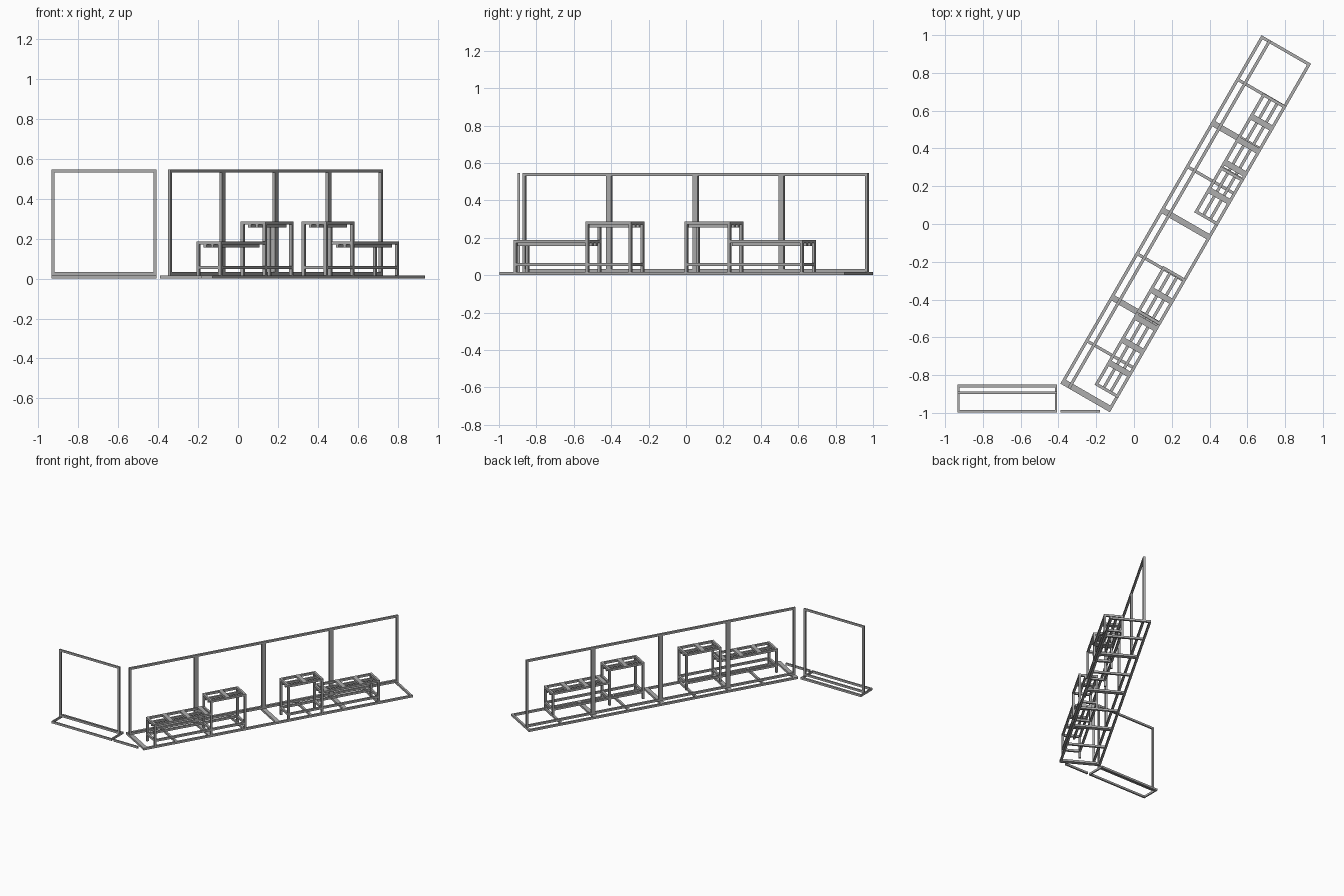
import bpy
import math
from mathutils import Matrix, Vector

if "Cube" in bpy.data.objects:
    bpy.data.objects.remove(bpy.data.objects["Cube"])

steel = bpy.data.materials.new("grey steel")
steel.use_nodes = True
GREY = (0.42, 0.42, 0.42, 1)
steel.diffuse_color = GREY
steel.node_tree.nodes["Principled BSDF"].inputs["Base Color"].default_value = GREY

# Run frame: local x along the row, depth towards the open side
RUN = Matrix.Translation((-0.39, -0.845, 0)) @ Matrix.Rotation(math.radians(60), 4, "Z")
T = 0.016
BAY = 0.5325
DEPTH = 0.303


def beams(name, boxes, frame=Matrix()):
    """Join axis-aligned boxes, given as pairs of corners, into one object."""
    verts, faces = [], []
    for lo, hi in boxes:
        n = len(verts)
        verts += [frame @ Vector((x, y, z)) for x in (lo[0], hi[0])
                  for y in (lo[1], hi[1]) for z in (lo[2], hi[2])]
        for f in ("0132", "4675", "0451", "2376", "0264", "1573"):
            faces.append([n + int(c) for c in f])
    mesh = bpy.data.meshes.new(name)
    mesh.from_pydata(verts, [], faces)
    mesh.materials.append(steel)
    obj = bpy.data.objects.new(name, mesh)
    bpy.context.collection.objects.link(obj)


def run_box(u0, u1, v0, v1, z0, z1):
    # Depth grows to the right of the run direction
    return ((u0, -v1, z0), (u1, -v0, z1))


def plain_box(x0, x1, y0, y1, z0, z1):
    return ((x0, y0, z0), (x1, y1, z1))


def upright(a, b, y0, y1, box):
    """Four bars of a standing wall frame."""
    top = 0.547
    return [box(a, b, y0, y1, T, 2 * T), box(a, b, y0, y1, top - T, top),
            box(a, a + T, y0, y1, 2 * T, top - T), box(b - T, b, y0, y1, 2 * T, top - T)]


# Four bays of floor frame and wall frame
for i in range(4):
    a, b = i * BAY, (i + 1) * BAY
    mid = (a + b) / 2
    floor = [run_box(a, b, 0, T, 0, T), run_box(a, b, DEPTH - T, DEPTH, 0, T)]
    floor += [run_box(u, u + T, T, DEPTH - T, 0, T) for u in (a, mid - T / 2, b - T)]
    if i == 0:
        # Doubled bar at the corner end
        floor.append(run_box(T, 2 * T, T, DEPTH - T, 0, T))
    beams(f"floor_frame_{i + 1}", floor, RUN)
    beams(f"wall_frame_{i + 1}", upright(a, b, 0.044, 0.044 + T, run_box), RUN)


def table(name, a, b, height, slats, legs):
    """Display table with a barred top, end legs and low stretchers."""
    v0, v1 = 0.16, 0.303
    boxes = []
    for v in (v0, v1 - T):
        boxes.append(run_box(a, b, v, v + T, height - T, height))
        boxes.append(run_box(a, b, v, v + T, 0.048, 0.048 + T))
        for u in legs:
            boxes.append(run_box(u, u + T, v, v + T, 0, height - T))
    for u in (a, b - T):
        boxes.append(run_box(u, u + T, v0 + T, v1 - T, height - T, height))
        boxes.append(run_box(u, u + T, v0 + T, v1 - T, 0.048, 0.048 + T))
    # Wide cross slats between the cells
    for u in slats:
        boxes.append(run_box(u - T, u + T, v0 + T, v1 - T, height - T, height))
    # Inner rails hung under the top
    for k in (1, 2):
        v = v0 + (v1 - v0 - T) * k / 3
        boxes.append(run_box(a, b, v, v + T, height - 2 * T, height - T))
    beams(name, boxes, RUN)


# Two mirrored pairs of a low and a tall table
LOW, TALL, CELL = 0.187, 0.287, 0.14
LOW_START, LOW_END = 0.085, 1.87
table("low_table_1", LOW_START, 0.545, LOW,
      [LOW_START + CELL * k for k in (1, 2, 3)], [LOW_START])
table("tall_table_1", 0.53, 0.812, TALL, [0.671], [0.53, 0.812 - T])
table("tall_table_2", 1.14, 1.422, TALL, [1.281], [1.14, 1.422 - T])
table("low_table_2", 1.41, LOW_END, LOW,
      [LOW_END - CELL * k for k in (1, 2, 3)], [LOW_END - T])

# Separate wall and floor frame
L, R = -0.935, -0.408
FRONT, REAR = -0.998, -0.85
beams("side_wall_frame", upright(L, R, -0.9, -0.888, plain_box))
beams("side_floor_frame", [
    plain_box(L, R, REAR - T, REAR, 0, T),
    plain_box(L, R, FRONT, FRONT + 0.012, 0, T),
    plain_box(L, L + 0.01, FRONT + 0.012, REAR - T, 0, T),
    plain_box(R - 0.01, R, FRONT + 0.012, REAR - T, 0, T)])
beams("corner_floor_bar", [plain_box(-0.39, -0.18, FRONT, FRONT + 0.012, 0, T)])
